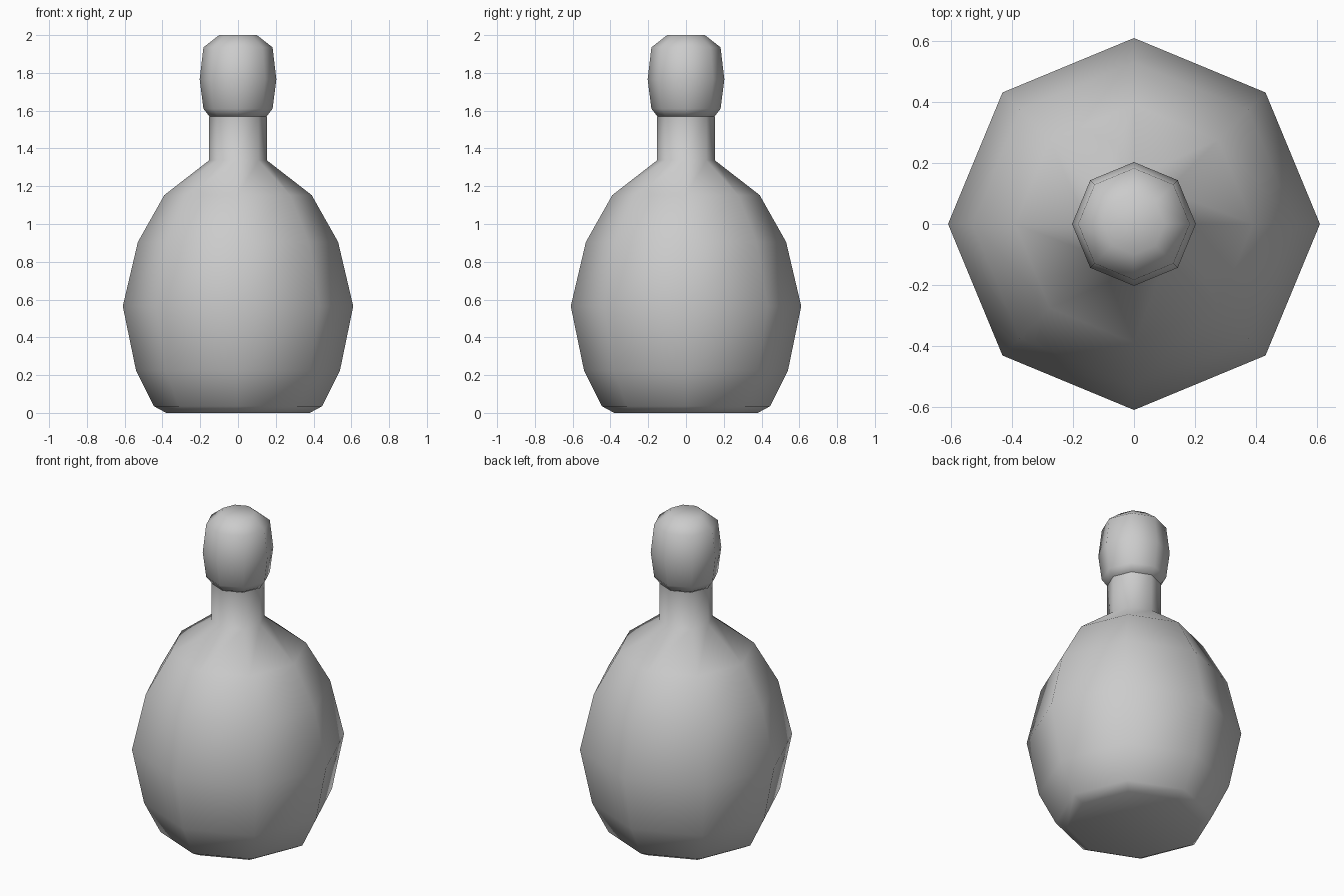
import bpy, bmesh
from math import sin, cos, pi

if "Cube" in bpy.data.objects:
    bpy.data.objects.remove(bpy.data.objects["Cube"])

SIDES = 8


def lathe(name, profile, cap_bottom=True, cap_top=True):
    """Spin a (radius, height) profile around z as an octagonal smooth solid."""
    bm = bmesh.new()
    rings = [[bm.verts.new((r * cos(2 * pi * i / SIDES), r * sin(2 * pi * i / SIDES), z))
              for i in range(SIDES)] for r, z in profile]
    for low, high in zip(rings, rings[1:]):
        for i in range(SIDES):
            j = (i + 1) % SIDES
            bm.faces.new((low[i], low[j], high[j], high[i]))
    if cap_bottom:
        bm.faces.new(rings[0][::-1])
    if cap_top:
        bm.faces.new(rings[-1])
    for face in bm.faces:
        face.smooth = True
    mesh = bpy.data.meshes.new(name)
    bm.to_mesh(mesh)
    bm.free()
    obj = bpy.data.objects.new(name, mesh)
    bpy.context.collection.objects.link(obj)
    return obj


# Round flask with sloping shoulders and a straight neck
lathe("bottle_body", [(0.38, 0.0), (0.445, 0.035), (0.54, 0.225), (0.61, 0.565),
                      (0.53, 0.905), (0.39, 1.153), (0.153, 1.337), (0.153, 1.568)],
      cap_top=False)

# Rounded stopper sitting on the neck
lathe("stopper", [(0.15, 1.568), (0.183, 1.61), (0.203, 1.765),
                  (0.183, 1.935), (0.10, 2.0)])
